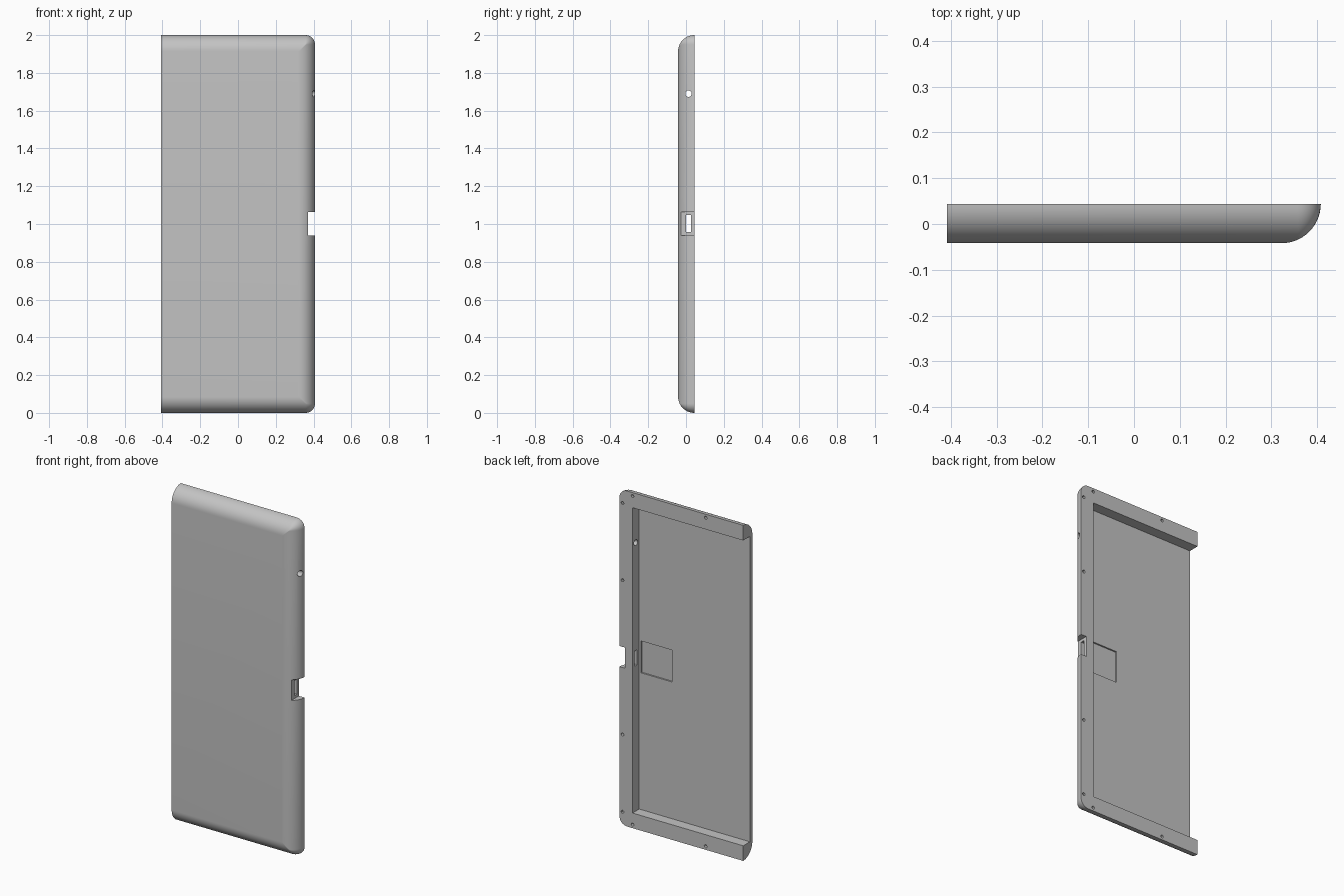
import bpy, bmesh
from math import sin, cos, pi, radians
from mathutils import Matrix

cube = bpy.data.objects.get("Cube")
if cube:
    bpy.data.objects.remove(cube, do_unlink=True)

HALF_W, FRONT, BACK, HEIGHT = 0.408, -0.042, 0.044, 2.0
ROUND = BACK - FRONT      # radius of the rounded outer edge
CORNER = 0.05             # plan radius of the two outer corners
RIM = 0.09                # width of the rim around the pocket

grey = bpy.data.materials.new("light_grey")
grey.use_nodes = True
grey.diffuse_color = (0.55, 0.55, 0.55, 1)
grey.node_tree.nodes["Principled BSDF"].inputs["Base Color"].default_value = (0.55, 0.55, 0.55, 1)


def to_object(bm, name):
    bmesh.ops.recalc_face_normals(bm, faces=bm.faces)
    mesh = bpy.data.meshes.new(name)
    bm.to_mesh(mesh)
    bm.free()
    mesh.materials.append(grey)
    obj = bpy.data.objects.new(name, mesh)
    bpy.context.collection.objects.link(obj)
    return obj


def outline(inset):
    """Plan outline with a straight open side and two rounded corners."""
    r = max(CORNER - inset, 0.002)
    x, low, high = HALF_W - inset, inset, HEIGHT - inset
    pts = [(-HALF_W, low)]
    for cz, start in ((low + r, -pi / 2), (high - r, 0)):
        for i in range(9):
            a = start + i * pi / 16
            pts.append((x - r + r * cos(a), cz + r * sin(a)))
    return pts + [(-HALF_W, high)]


def cut(body, cutter):
    cutter.hide_render = True
    mod = body.modifiers.new("cut", "BOOLEAN")
    mod.object, mod.solver = cutter, "EXACT"
    bpy.context.view_layer.objects.active = body
    bpy.ops.object.modifier_apply(modifier=mod.name)
    bpy.data.objects.remove(cutter, do_unlink=True)


def box(name, xs, ys, zs):
    bm = bmesh.new()
    bmesh.ops.create_cube(bm, size=1)
    for v in bm.verts:
        v.co = [lo if c < 0 else hi for c, (lo, hi) in zip(v.co, (xs, ys, zs))]
    return to_object(bm, name)


def drill(name, centre, radius, length, turn, sides=20):
    bm = bmesh.new()
    bmesh.ops.create_cone(bm, cap_ends=True, segments=sides, radius1=radius, radius2=radius,
                          depth=length, matrix=Matrix.Translation(centre) @ Matrix.Rotation(pi / 2, 4, turn))
    return to_object(bm, name)


# Rounded outer body, lofted from the back rim to the flat front
bm = bmesh.new()
rings = []
for i in range(15):
    a = i / 14 * pi / 2
    y = BACK - ROUND * sin(a)
    rings.append([bm.verts.new((x, y, z)) for x, z in outline(ROUND * (1 - cos(a)))])
for r1, r2 in zip(rings, rings[1:]):
    for j in range(len(r1)):
        k = (j + 1) % len(r1)
        bm.faces.new((r1[j], r1[k], r2[k], r2[j]))
bm.faces.new(rings[0])
bm.faces.new(rings[-1])
shell = to_object(bm, "case_half")

# Pocket, open on the straight side, with a shallow recess in its floor
INNER = HALF_W - ROUND
cut(shell, box("pocket", (-0.6, INNER), (-0.019, 0.2), (RIM, HEIGHT - RIM)))
cut(shell, box("floor_recess", (0.105, 0.31), (-0.028, 0.0), (0.905, 1.095)))

# Side notch, connector slot and round hole
cut(shell, box("side_notch", (0.371, 0.5), (-0.2, 0.2), (0.94, 1.063)))
cut(shell, box("connector_slot", (0.28, 0.4), (0.0, 0.026), (0.957, 1.047)))
cut(shell, drill("side_hole", (0.36, 0.013, 1.69), 0.017, 0.16, "Y"))

# Screw holes in the back rim, mirrored about the middle height
for x, z in ((0.388, 1.92), (0.388, 1.46), (INNER, 1.979), (-0.16, 1.979)):
    for zz in (z, HEIGHT - z):
        cut(shell, drill("screw_hole", (x, BACK, zz), 0.009, 0.05, "X", 12))

bpy.ops.object.select_all(action="DESELECT")
shell.select_set(True)
bpy.context.view_layer.objects.active = shell
bpy.ops.object.shade_smooth_by_angle(angle=radians(30))
